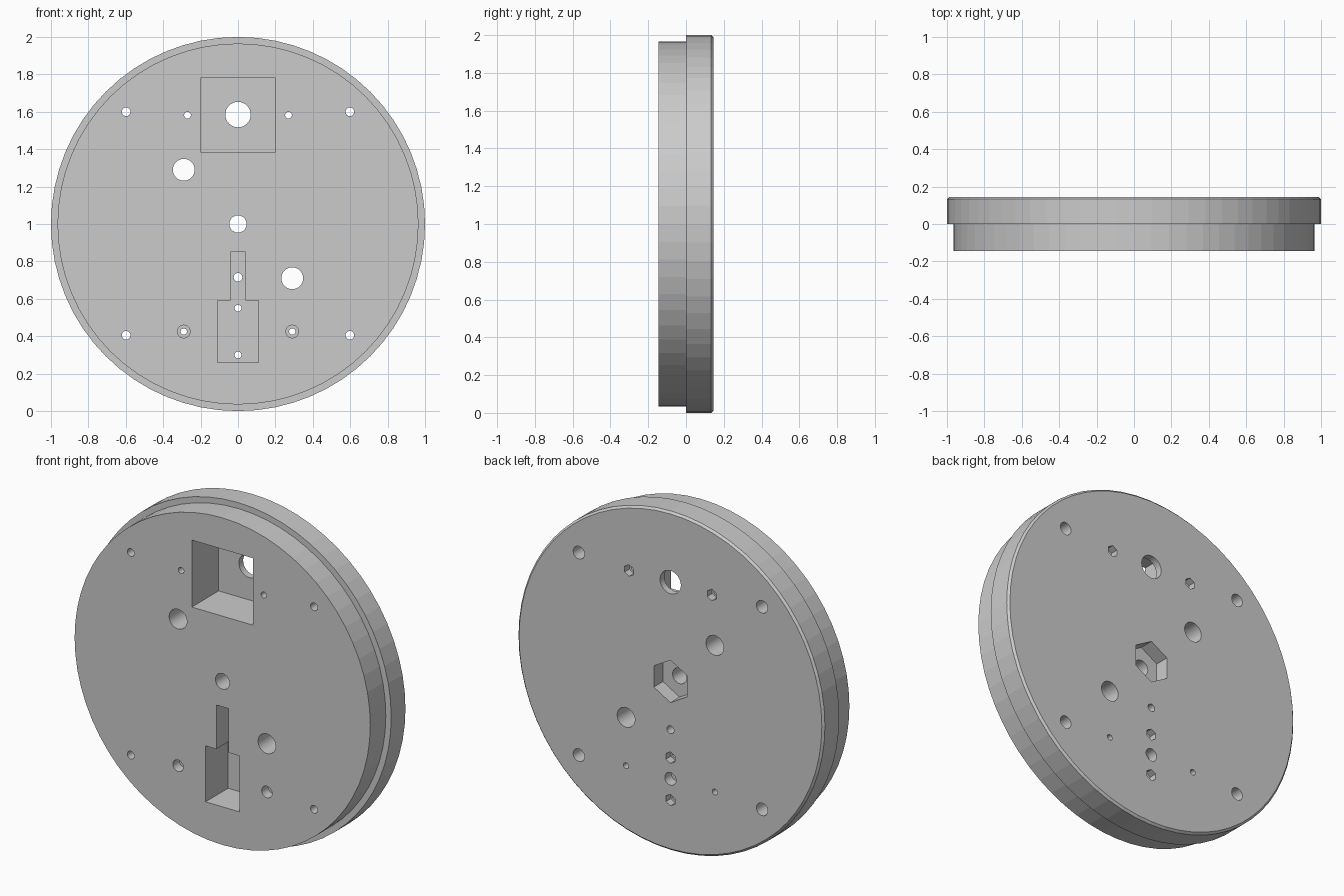
import bpy, bmesh
from math import sin, cos, pi

if "Cube" in bpy.data.objects:
    bpy.data.objects.remove(bpy.data.objects["Cube"])

FRONT, BACK = -0.145, 0.145
OUT = 0.05  # how far cutters stick out of the faces


def loft(name, rings):
    """Closed solid through rings of (x, y, z) points with equal counts."""
    bm = bmesh.new()
    vs = [[bm.verts.new(p) for p in r] for r in rings]
    n = len(vs[0])
    for a, b in zip(vs, vs[1:]):
        for i in range(n):
            j = (i + 1) % n
            bm.faces.new((a[i], a[j], b[j], b[i]))
    bm.faces.new(vs[0])
    bm.faces.new(vs[-1])
    bmesh.ops.recalc_face_normals(bm, faces=bm.faces)
    me = bpy.data.meshes.new(name)
    bm.to_mesh(me)
    bm.free()
    ob = bpy.data.objects.new(name, me)
    bpy.context.scene.collection.objects.link(ob)
    return ob


def circle(x, z, r, n):
    return [(x + r * sin(2 * pi * i / n), z + r * cos(2 * pi * i / n)) for i in range(n)]


def ring(pts, y):
    return [(x, y, z) for x, z in pts]


# Stepped disc with a fine chamfer on the back rim
profile = [(0.965, FRONT), (0.965, 0), (1.0, 0), (1.0, 0.133), (0.988, BACK)]
disc = loft("stepped_disc", [ring(circle(0, 1, r, 64), y) for r, y in profile])

cutters = []


def cut(pts, y0=FRONT - OUT, y1=BACK + OUT):
    ob = loft("cutter", [ring(pts, y0), ring(pts, y1)])
    ob.hide_render = True
    cutters.append(ob)


def hole(x, z, r, n=32, **k):
    cut(circle(x, z, r, n), **k)


# Front pockets: square recess, and rectangle with a narrow slot above
cut([(-.2, 1.385), (.2, 1.385), (.2, 1.78), (-.2, 1.78)], y1=0.105)
cut([(-.11, .26), (.11, .26), (.11, .59), (.04, .59),
     (.04, .85), (-.04, .85), (-.04, .59), (-.11, .59)], y1=0.065)

# Centre shaft hole with hexagonal back recess
hole(0, 1, 0.046)
hole(0, 1, 0.125, 6, y0=0.06)

# Plain through holes
hole(0, 1.585, 0.068)
hole(-0.29, 1.29, 0.058)
hole(0.29, 0.71, 0.058)
hole(0, 0.715, 0.023)

# Blind hole in the back
hole(0, 0.425, 0.037, y0=0.085)

# Corner screw holes, wider from the back
for x in (-0.598, 0.598):
    for z in (0.405, 1.6):
        hole(x, z, 0.023)
        hole(x, z, 0.037, y0=0.0)

# Lower pair, counterbored from the front
for x in (-0.29, 0.29):
    hole(x, 0.425, 0.017)
    hole(x, 0.425, 0.034, y1=FRONT + 0.06)

# Small screw holes with hexagonal nut traps in the back
for x, z in ((-0.27, 1.582), (0.27, 1.582), (0, 0.55), (0, 0.30)):
    hole(x, z, 0.018)
    hole(x, z, 0.034, 6, y0=BACK - 0.045)

# Carve everything out, then drop the cutters
for c in cutters:
    m = disc.modifiers.new("cut", 'BOOLEAN')
    m.operation = 'DIFFERENCE'
    m.solver = 'EXACT'
    m.object = c
dg = bpy.context.evaluated_depsgraph_get()
result = bpy.data.meshes.new_from_object(disc.evaluated_get(dg))
disc.modifiers.clear()
disc.data = result
for c in cutters:
    bpy.data.objects.remove(c)
